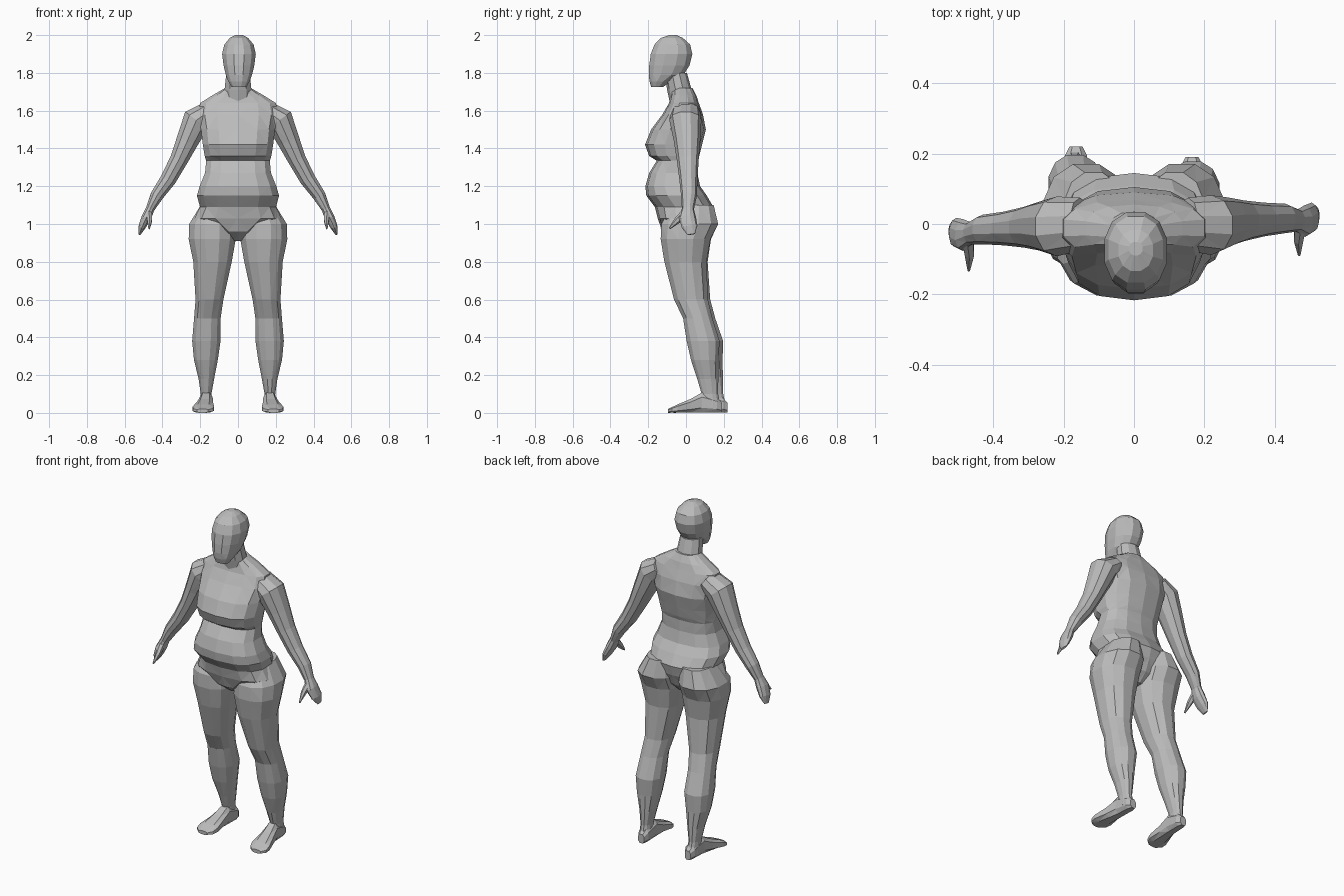
import bpy, bmesh, math
from mathutils import Vector

if "Cube" in bpy.data.objects:
    bpy.data.objects.remove(bpy.data.objects["Cube"], do_unlink=True)

grey = bpy.data.materials.new("clay grey")
grey.use_nodes = True
GREY = (0.5, 0.5, 0.5, 1)
grey.diffuse_color = GREY
grey.node_tree.nodes["Principled BSDF"].inputs["Base Color"].default_value = GREY


def loft(name, rings, sides=12, power=1.0):
    """Skin a closed flat-shaded tube through (centre, u, v) rings."""
    bm = bmesh.new()
    loops = []
    for c, u, v in rings:
        loop = []
        for i in range(sides):
            a = 2 * math.pi * (i + 0.5) / sides
            x, y = math.cos(a), math.sin(a)
            x = math.copysign(abs(x) ** power, x)
            y = math.copysign(abs(y) ** power, y)
            loop.append(bm.verts.new(Vector(c) + Vector(u) * x + Vector(v) * y))
        loops.append(loop)
    for a, b in zip(loops, loops[1:]):
        for i in range(sides):
            j = (i + 1) % sides
            bm.faces.new((a[i], a[j], b[j], b[i]))
    bm.faces.new(loops[0])
    bm.faces.new(loops[-1])
    bmesh.ops.recalc_face_normals(bm, faces=bm.faces)
    bmesh.ops.triangulate(bm, faces=bm.faces)
    mesh = bpy.data.meshes.new(name)
    bm.to_mesh(mesh)
    bm.free()
    mesh.materials.append(grey)
    obj = bpy.data.objects.new(name, mesh)
    bpy.context.collection.objects.link(obj)
    return obj


def level(z, x0, x1, front, back):
    """Horizontal ring from its extents."""
    return (((x0 + x1) / 2, (front + back) / 2, z),
            ((x1 - x0) / 2, 0, 0), (0, (back - front) / 2, 0))


def limb(path):
    """Rings across a path of (x, y, z, thickness, depth)."""
    pts = [Vector(p[:3]) for p in path]
    rings = []
    for i, p in enumerate(path):
        t = pts[min(i + 1, len(pts) - 1)] - pts[max(i - 1, 0)]
        u = t.cross(Vector((0, 1, 0))).normalized()
        rings.append((pts[i], u * p[3], u.cross(t).normalized() * p[4]))
    return rings


# Torso: height, half width, front, back
torso = [(.91, .03, -.06, .05), (.96, .1, -.125, .1), (1.03, .235, -.15, .13),
         (1.09, .205, -.165, .145), (1.15, .222, -.21, .11), (1.2, .207, -.215, .075),
         (1.27, .178, -.195, .06), (1.335, .172, -.155, .06), (1.36, .18, -.195, .07),
         (1.42, .19, -.217, .085), (1.5, .2, -.185, .105), (1.58, .215, -.125, .09),
         (1.64, .205, -.09, .068), (1.68, .14, -.08, .055), (1.72, .07, -.075, .035)]
loft("torso", [level(z, -w, w, f, b) for z, w, f, b in torso], 14, 0.8)

# Neck and head
neck = [(1.64, .08, -.085, .05), (1.71, .075, -.1, .03), (1.8, .065, -.115, .005)]
loft("neck", [level(z, -w, w, f, b) for z, w, f, b in neck], 10)
head = [(1.725, .04, -.185, -.12), (1.755, .058, -.195, -.08), (1.79, .072, -.2, -.01),
        (1.84, .084, -.198, .022), (1.9, .092, -.19, .037), (1.95, .08, -.17, .025),
        (1.985, .05, -.135, -.015), (2.0, .02, -.09, -.05)]
loft("head", [level(z, .005 - w, .005 + w, f, b) for z, w, f, b in head], 12, 0.9)

# Leg: height, inner, outer, front, back
leg = [(1.1, .03, .2, -.08, .15), (1.0, .01, .262, -.135, .175), (.92, .008, .265, -.137, .135),
       (.8, .03, .24, -.115, .115), (.6, .075, .227, -.06, .125), (.5, .09, .235, -.01, .15),
       (.38, .09, .245, .01, .19), (.28, .105, .235, .035, .185), (.18, .125, .21, .07, .185),
       (.1, .14, .198, .095, .185), (.03, .135, .2, .09, .2)]
# Foot: position along y, centre x, half width, top height
foot = [(.205, .165, .02, .05), (.18, .165, .033, .075), (.1, .168, .036, .105),
        (.04, .175, .045, .07), (-.03, .183, .06, .04), (-.06, .187, .055, .025),
        (-.08, .188, .03, .016)]
arm = [(.15, 0, 1.6, .055, .075), (.22, -.005, 1.55, .078, .085), (.268, 0, 1.44, .062, .07),
       (.313, 0, 1.34, .05, .058), (.37, 0, 1.235, .044, .048), (.43, 0, 1.15, .036, .042),
       (.465, -.008, 1.08, .024, .032), (.485, -.012, 1.035, .027, .045),
       (.508, -.002, .985, .02, .042), (.522, .005, .945, .006, .02)]
thumb = [(.472, -.025, 1.06, .018, .02), (.468, -.065, 1.02, .015, .018),
         (.47, -.11, .975, .004, .005)]

for s, side in ((1, "left"), (-1, "right")):
    # The left leg stands slightly ahead, the right arm hangs slightly ahead
    def place(rings, shift):
        return [((s * c[0], c[1] + shift(c[2]), c[2]), u, v) for c, u, v in rings]

    def stride(z):
        return -s * .015 * max(0, 1 - z)

    def swing(z):
        return s * .014 * (1.6 - z) / .4

    def flip(rings):
        return [(c, (s * u[0], u[1], u[2]), (s * v[0], v[1], v[2])) for c, u, v in rings]

    loft(side + "_leg", place([level(*r) for r in leg], stride), 12, 0.9)
    sole = [((x, y, h / 2 + .003), (w, 0, 0), (0, 0, h / 2 + .003)) for y, x, w, h in foot]
    loft(side + "_foot", place(sole, lambda z: -s * .015), 8, 0.7)
    loft(side + "_arm", place(flip(limb(arm)), swing), 10)
    loft(side + "_thumb", place(flip(limb(thumb)), swing), 6)
